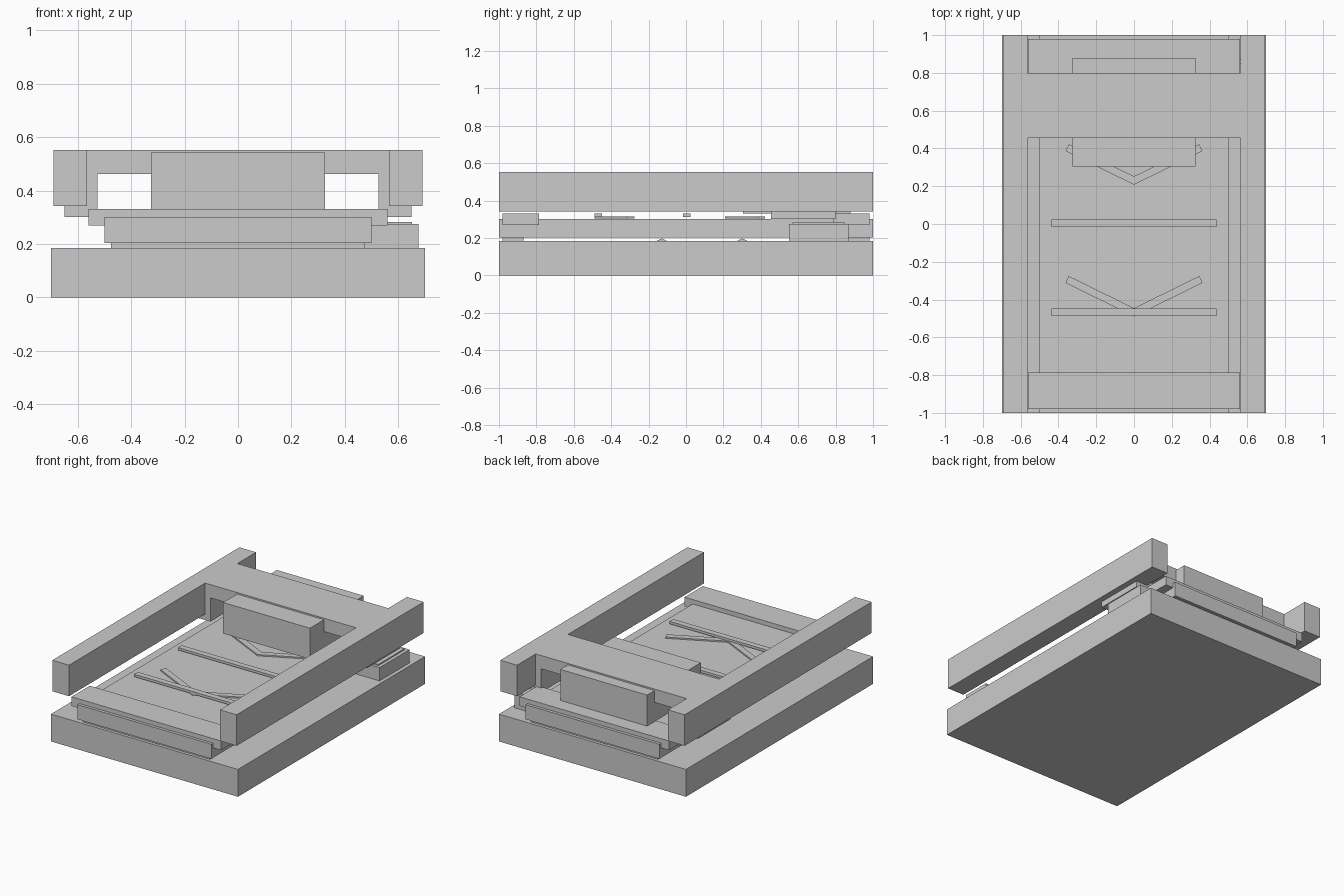
import bpy, bmesh
from math import atan2, hypot
from mathutils import Matrix

if "Cube" in bpy.data.objects:
    bpy.data.objects.remove(bpy.data.objects["Cube"])


def box(name, x, y, z, turn=0.0):
    """Box from (min, max) ranges, optionally turned about its own vertical axis."""
    spans = (x, y, z)
    centre = [(a + b) / 2 for a, b in spans]
    size = [b - a for a, b in spans]
    bm = bmesh.new()
    bmesh.ops.create_cube(bm, size=1, matrix=Matrix.Diagonal((*size, 1)))
    return finish(name, bm, Matrix.Translation(centre) @ Matrix.Rotation(turn, 4, 'Z'))


def prism(name, profile, y0, y1):
    """Extrude an x/z outline along y."""
    bm = bmesh.new()
    face = bm.faces.new([bm.verts.new((px, y0, pz)) for px, pz in profile])
    out = bmesh.ops.extrude_face_region(bm, geom=[face])
    verts = [g for g in out["geom"] if isinstance(g, bmesh.types.BMVert)]
    bmesh.ops.translate(bm, verts=verts, vec=(0, y1 - y0, 0))
    bmesh.ops.recalc_face_normals(bm, faces=bm.faces)
    return finish(name, bm, Matrix())


def finish(name, bm, matrix):
    mesh = bpy.data.meshes.new(name)
    bm.to_mesh(mesh)
    bm.free()
    obj = bpy.data.objects.new(name, mesh)
    obj.matrix_world = matrix
    bpy.context.collection.objects.link(obj)
    return obj


# Base slab and raised tray
box("base", (-0.7, 0.7), (-1, 1), (0, 0.185))
box("tray", (-0.5, 0.5), (-1, 1), (0.203, 0.302))

# Spacers and low ridges between base and tray
for side, (y0, y1) in (("front", (-0.98, -0.87)), ("back", (0.87, 0.98))):
    box(f"{side}_spacer", (-0.475, 0.475), (y0, y1), (0.185, 0.203))
for i, y in enumerate((-0.13, 0.3)):
    ridge = prism(f"ridge_{i}", [(-0.03, 0.183), (0.03, 0.183), (0, 0.198)], -0.47, 0.47)
    ridge.matrix_world = Matrix.Translation((0, y, 0)) @ Matrix.Rotation(1.5707963, 4, 'Z')

# End plates across the tray
for side, (y0, y1) in (("front", (-0.98, -0.785)), ("back", (0.785, 0.98))):
    box(f"{side}_plate", (-0.56, 0.56), (y0, y1), (0.27, 0.332))

# Upper frame: side rails and bridge with bracket legs
for side, s in (("left", -1), ("right", 1)):
    box(f"{side}_rail", tuple(sorted((s * 0.565, s * 0.69))), (-1, 1), (0.342, 0.552))
half = [(0.65, 0.552), (0.65, 0.302), (0.525, 0.302), (0.525, 0.462)]
half = [(0.565, 0.552), (0.565, 0.342), (0.65, 0.342)] + half[1:]
prism("bridge", half + [(-x, z) for x, z in reversed(half)], 0.455, 0.8)

# Block held under the bridge
box("centre_block", (-0.325, 0.325), (0.305, 0.88), (0.332, 0.542))

# Crossbars and chevrons over the tray
for i, y in enumerate((-0.468, 0.003)):
    box(f"crossbar_{i}", (-0.437, 0.437), (y - 0.02, y + 0.02), (0.313, 0.33))
dx, dy = 0.345, 0.17
length = hypot(dx, dy) + 0.02
for i, y in enumerate((-0.468, 0.23)):
    for s in (-1, 1):
        cx, cy = s * dx / 2, y + dy / 2
        box(f"chevron_{i}_{'right' if s > 0 else 'left'}",
            (cx - length / 2, cx + length / 2), (cy - 0.02, cy + 0.02),
            (0.305, 0.314), s * atan2(dy, dx))

# Side box with thin lid
box("side_box", (0.475, 0.675), (0.55, 0.87), (0.185, 0.275))
box("side_box_lid", (0.5, 0.652), (0.57, 0.85), (0.275, 0.283))
